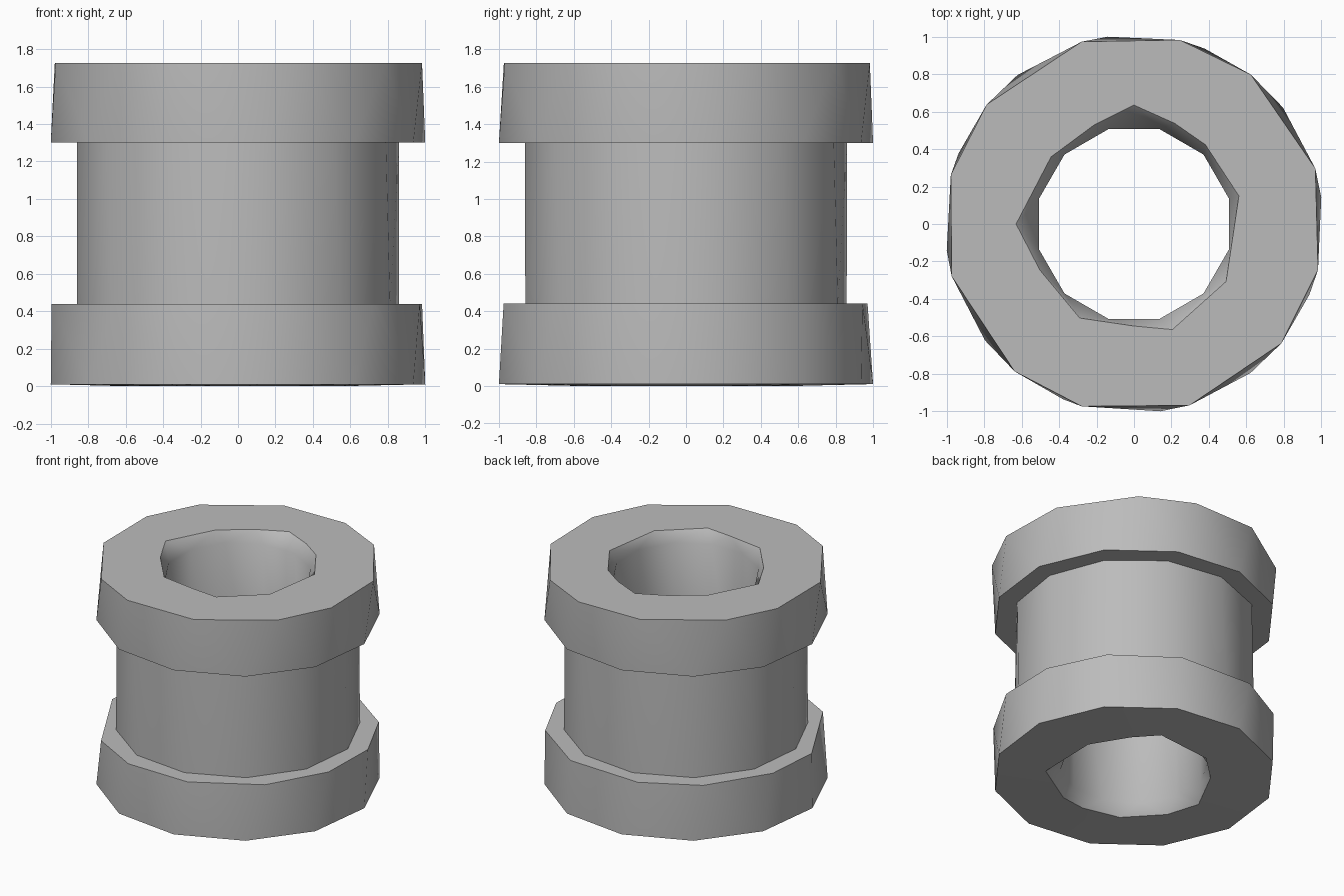
import bpy, bmesh
from math import radians, cos, sin

cube = bpy.data.objects.get("Cube")
if cube:
    bpy.data.objects.remove(cube, do_unlink=True)

grey = bpy.data.materials.new("plain_grey")
grey.use_nodes = True
grey.diffuse_color = (0.5, 0.5, 0.5, 1)
grey.node_tree.nodes["Principled BSDF"].inputs["Base Color"].default_value = (0.5, 0.5, 0.5, 1)

SIDES = 12


def even(phase):
    return [phase + i * 360 / SIDES for i in range(SIDES)]


# Slightly uneven corner angles of the two upper flange edges
UPPER = [17, 52, 76, 106, 141, 165, 196, 231, 254, 287, 321, 346]
LOWER = [12, 39, 70, 105, 132, 163, 188, 229, 254, 284, 316, 345]
# Irregular, chipped lip of the bore
LIP = [15, 48, 68, 90, 112, 141, 180, 206, 240, 270, 290, 328]
LIP_R = [.58, .57, .58, .635, .57, .57, .63, .56, .58, .545, .6, .58]

# Closed section: (corner angles, radius or radii, height)
section = [
    (even(8), 1.01, .01),       # bottom flange
    (LOWER, 1.005, .44),
    (even(9), .87, .44),        # barrel
    (even(6), .865, 1.30),
    (even(8), 1.01, 1.30),      # top flange
    (UPPER, 1.013, 1.727),
    (LIP, LIP_R, 1.727),        # bore with worn lips
    (even(15), .525, 1.64),
    (even(15), .525, .09),
    (LIP, LIP_R[4:] + LIP_R[:4], 0),
]

bm = bmesh.new()
rings = []
for angles, radius, z in section:
    radii = radius if isinstance(radius, list) else [radius] * SIDES
    rings.append([bm.verts.new((r * cos(radians(a)), r * sin(radians(a)), z))
                  for a, r in zip(angles, radii)])

for k, ring in enumerate(rings):
    above = rings[(k + 1) % len(rings)]
    for i in range(SIDES):
        j = (i + 1) % SIDES
        bm.faces.new((ring[i], ring[j], above[j], above[i]))

bmesh.ops.triangulate(bm, faces=bm.faces[:], quad_method='SHORT_EDGE')
bmesh.ops.recalc_face_normals(bm, faces=bm.faces[:])

mesh = bpy.data.meshes.new("flanged_bushing")
bm.to_mesh(mesh)
bm.free()
mesh.materials.append(grey)
bushing = bpy.data.objects.new("flanged_bushing", mesh)
bpy.context.collection.objects.link(bushing)

bpy.ops.object.select_all(action='DESELECT')
bushing.select_set(True)
bpy.context.view_layer.objects.active = bushing
bpy.ops.object.shade_smooth_by_angle(angle=radians(42))
